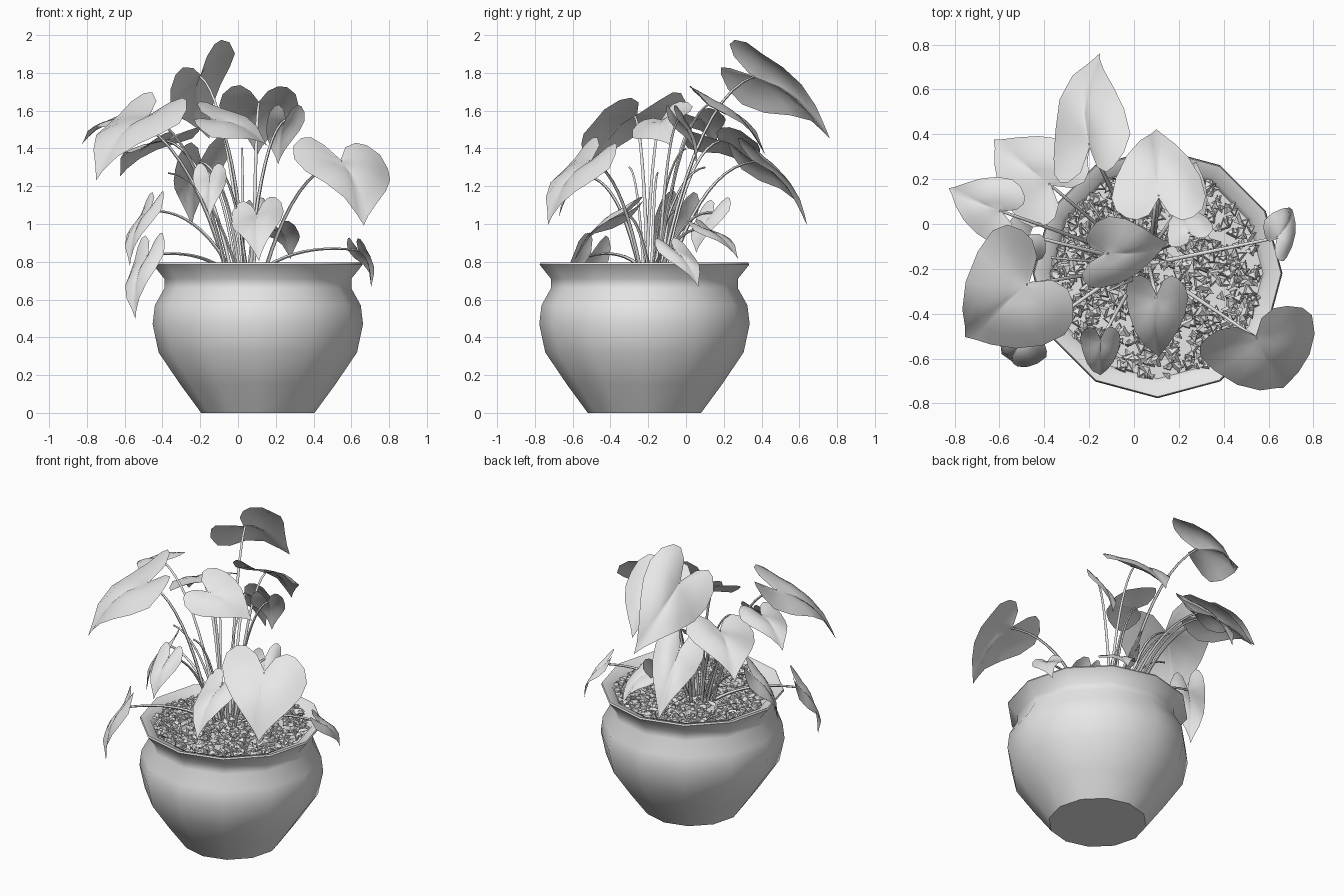
import bpy, bmesh, math, random
from mathutils import Vector, Matrix

if "Cube" in bpy.data.objects:
    bpy.data.objects.remove(bpy.data.objects["Cube"])

random.seed(4)
CX, CY = 0.105, -0.22          # pot axis
grey = bpy.data.materials.new("plain_grey")
grey.diffuse_color = (0.8, 0.8, 0.8, 1)
grey.use_nodes = True
grey.node_tree.nodes["Principled BSDF"].inputs["Base Color"].default_value = grey.diffuse_color


def finish(bm, name, smooth=None):
    me = bpy.data.meshes.new(name)
    bm.to_mesh(me)
    bm.free()
    ob = bpy.data.objects.new(name, me)
    bpy.context.collection.objects.link(ob)
    me.materials.append(grey)
    if smooth:
        bpy.ops.object.select_all(action='DESELECT')
        ob.select_set(True)
        bpy.context.view_layer.objects.active = ob
        bpy.ops.object.shade_smooth_by_angle(angle=math.radians(smooth))
    return ob


def lathe(name, profile, sides, smooth):
    """Revolve (radius, z) points around the pot axis and cap both ends."""
    bm = bmesh.new()
    rings = []
    for r, z in profile:
        rings.append([bm.verts.new((CX + r * math.cos(math.tau * i / sides),
                                    CY + r * math.sin(math.tau * i / sides), z))
                      for i in range(sides)])
    for a, b in zip(rings, rings[1:]):
        for i in range(sides):
            j = (i + 1) % sides
            bm.faces.new((a[i], a[j], b[j], b[i]))
    bm.faces.new(rings[0][::-1])
    bm.faces.new(rings[-1])
    return finish(bm, name, smooth)


# Pot with bulging body, pinched neck and flared rim; inner wall ends at the soil
lathe("pot", [(0.30, 0), (0.41, 0.15), (0.525, 0.32), (0.557, 0.47), (0.545, 0.57),
              (0.495, 0.66), (0.495, 0.71), (0.555, 0.785), (0.55, 0.795),
              (0.49, 0.775), (0.47, 0.74)], 12, 50)

# Gravel: random angular shards scattered over the soil
bm = bmesh.new()
for i in range(900):
    r, t = 0.465 * math.sqrt(random.random()), random.uniform(0, math.tau)
    s = random.uniform(0.016, 0.032)
    m = (Matrix.Translation((CX + r * math.cos(t), CY + r * math.sin(t),
                             random.uniform(0.755, 0.775)))
         @ Matrix.Rotation(random.uniform(0, math.tau), 4, 'Z')
         @ Matrix.Rotation(random.uniform(-0.7, 0.7), 4, 'X')
         @ Matrix.Diagonal((random.uniform(0.7, 1.6), 1, 0.6, 1)))
    bmesh.ops.create_cone(bm, cap_ends=True, segments=3, radius1=s, radius2=s * 0.6,
                          depth=s * 1.2, matrix=m)
finish(bm, "gravel")

# Half of the heart outline: (along the midrib, across)
HALF = [(1, 0), (0.88, 0.12), (0.7, 0.36), (0.48, 0.66), (0.24, 0.9), (0.0, 1.0),
        (-0.2, 0.92), (-0.33, 0.7), (-0.36, 0.48), (-0.27, 0.22), (-0.04, 0)]
OUTLINE = HALF + [(a, -w) for a, w in HALF[-2:0:-1]]
RINGS = 4


def leaf(name, base, tip, half):
    """Heart-shaped blade: stalk point, tip and half-width vector."""
    base, tip, half = Vector(base), Vector(tip), Vector(half)
    axis = tip - base
    half -= axis * (half.dot(axis) / axis.length_squared) * 0.5
    n = axis.cross(half).normalized()
    if n.z < 0:
        n.negate()
    size = axis.length
    bm = bmesh.new()

    def point(a, w):
        arch = 0.35 * a * (1 - a) if a > 0 else 0.12 * a
        fold = 0.16 * abs(w) - 0.2 * w * w
        wave = 0.03 * math.sin(5 * a + 3 * w)
        return bm.verts.new(base + axis * a + half * w + n * size * (arch + fold + wave))

    centre = point(0.03, 0)
    rings = [[point(0.03 + (a - 0.03) * k / RINGS, w * k / RINGS) for a, w in OUTLINE]
             for k in range(1, RINGS + 1)]
    c = len(OUTLINE)
    for i in range(c):
        j = (i + 1) % c
        bm.faces.new((centre, rings[0][i], rings[0][j]))
        for p, q in zip(rings, rings[1:]):
            bm.faces.new((p[i], q[i], q[j], p[j]))
    bmesh.ops.recalc_face_normals(bm, faces=bm.faces)
    if sum((f.normal.z * f.calc_area() for f in bm.faces)) < 0:
        bmesh.ops.reverse_faces(bm, faces=bm.faces)
    finish(bm, name, 60)


# Leaves: name, stalk point, tip, half-width vector
LEAVES = [
    ("top_back_leaf", (-0.20, 0.36, 1.78), (-0.16, 0.77, 1.46), (0.17, 0.03, 0.15)),
    ("back_leaf", (0.11, 0.13, 1.64), (0.10, 0.43, 1.37), (0.21, 0.0, 0.0)),
    ("low_back_leaf", (-0.20, 0.36, 1.33), (-0.25, 0.65, 1.0), (0.14, 0.05, 0.03)),
    ("left_back_leaf", (-0.38, 0.18, 1.44), (-0.63, 0.38, 1.26), (0.14, 0.16, 0.03)),
    ("far_left_leaf", (-0.60, 0.06, 1.56), (-0.83, 0.16, 1.43), (0.05, 0.14, 0.02)),
    ("big_left_leaf", (-0.48, -0.27, 1.57), (-0.76, -0.51, 1.24), (0.14, -0.25, -0.05)),
    ("centre_leaf", (-0.12, -0.13, 1.55), (0.16, -0.08, 1.42), (-0.02, -0.16, -0.08)),
    ("right_small_leaf", (0.25, -0.04, 1.55), (0.21, 0.06, 1.32), (0.10, 0.04, 0.0)),
    ("front_leaf", (0.10, -0.33, 1.05), (0.11, -0.60, 0.81), (0.14, 0.0, 0.03)),
    ("front_left_leaf", (-0.15, -0.52, 1.25), (-0.15, -0.68, 1.04), (0.09, 0.0, 0.0)),
    ("big_right_leaf", (0.55, -0.51, 1.33), (0.67, -0.74, 1.0), (0.26, 0.07, -0.06)),
    ("rim_right_leaf", (0.64, -0.06, 0.86), (0.71, 0.07, 0.67), (0.04, -0.10, 0.02)),
    ("hanging_left_leaf", (-0.48, -0.51, 0.83), (-0.55, -0.62, 0.5), (0.08, -0.09, 0.02)),
    ("low_left_leaf", (-0.47, -0.05, 1.07), (-0.58, -0.15, 0.78), (0.05, -0.11, 0.0)),
    ("low_right_leaf", (0.22, 0.10, 0.97), (0.28, 0.28, 0.82), (0.10, -0.05, 0.0)),
    ("inner_leaf", (0.10, 0.14, 1.06), (0.12, 0.05, 0.85), (0.06, 0.10, 0.05)),
]

# Stalks: thin arching tubes from the soil to every leaf, plus a few bare shoots
cu = bpy.data.curves.new("stalks", 'CURVE')
cu.dimensions = '3D'
cu.bevel_depth = 0.009
cu.bevel_resolution = 1
cu.use_fill_caps = True


def stalk(end, thin=1.0):
    end = Vector(end)
    root = Vector((0.04 + 0.15 * end.x + random.uniform(-0.03, 0.03),
                   -0.16 + 0.15 * end.y + random.uniform(-0.03, 0.03), 0.75))
    mid = root.lerp(end, 0.4)
    mid.z = root.z + (end.z - root.z) * 0.85 + 0.06
    sp = cu.splines.new('POLY')
    sp.points.add(10)
    for i, p in enumerate(sp.points):
        t = i / 10
        p.co = (*(root * (1 - t) ** 2 + mid * 2 * t * (1 - t) + end * t * t), 1)
        p.radius = thin * (1.15 - 0.45 * t)


for name, base, tip, half in LEAVES:
    leaf(name, base, tip, half)
    stalk(base)
for end in [(-0.37, -0.15, 1.27), (-0.12, -0.3, 1.3), (0.02, 0.0, 1.4), (-0.2, 0.1, 1.3)]:
    stalk(end, 0.8)

stalks = bpy.data.objects.new("stalks", cu)
bpy.context.collection.objects.link(stalks)
cu.materials.append(grey)
bpy.ops.object.select_all(action='DESELECT')
stalks.select_set(True)
bpy.context.view_layer.objects.active = stalks
bpy.ops.object.convert(target='MESH')
bpy.ops.object.shade_smooth_by_angle(angle=math.radians(60))
